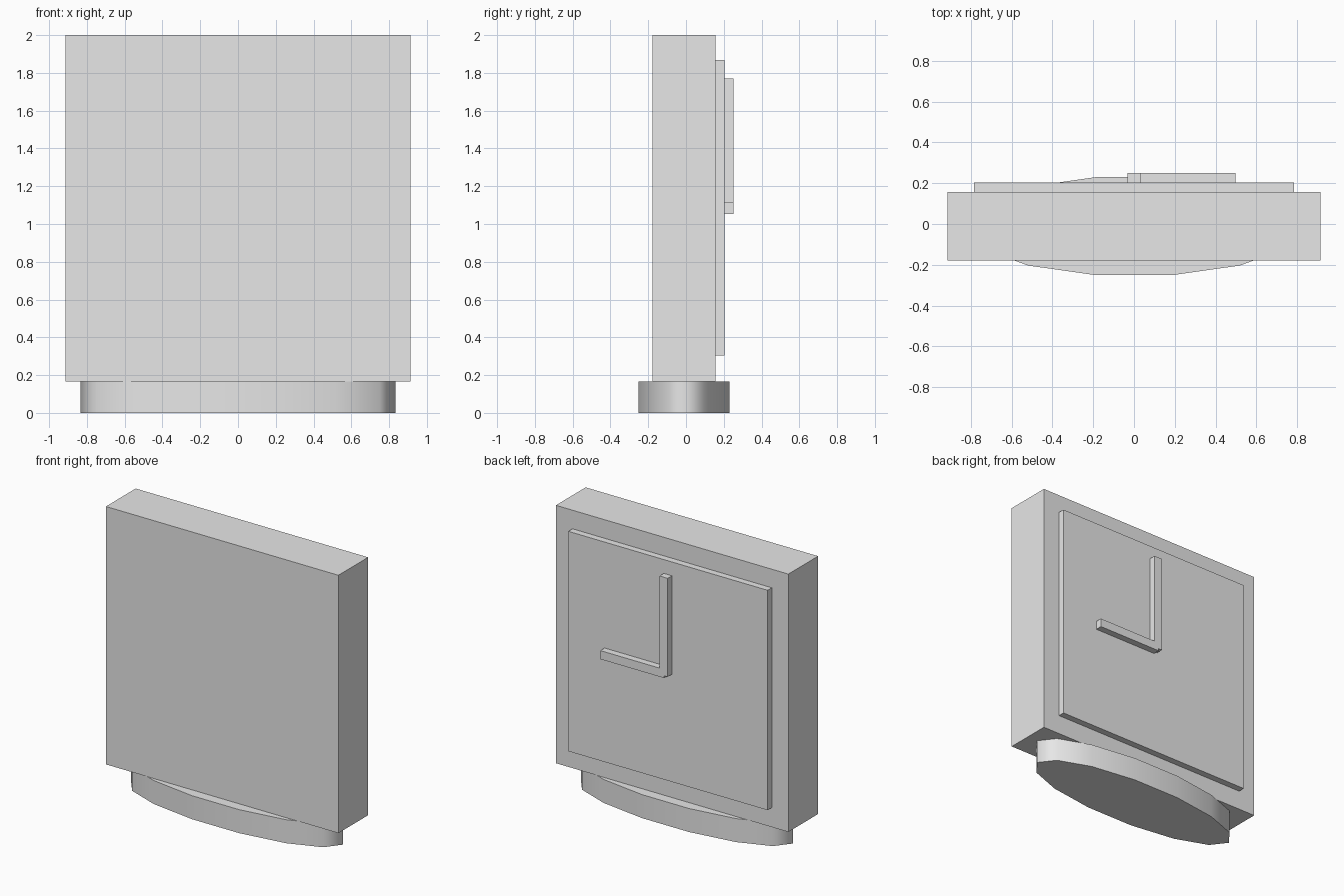
import bpy
import math

if "Cube" in bpy.data.objects:
    bpy.data.objects.remove(bpy.data.objects["Cube"])

grey = bpy.data.materials.new("light grey")
grey.diffuse_color = (0.8, 0.8, 0.8, 1)
grey.use_nodes = True
grey.node_tree.nodes["Principled BSDF"].inputs["Base Color"].default_value = grey.diffuse_color


def box(name, x0, x1, y0, y1, z0, z1):
    bpy.ops.mesh.primitive_cube_add(
        size=1, location=((x0 + x1) / 2, (y0 + y1) / 2, (z0 + z1) / 2))
    ob = bpy.context.object
    ob.name = name
    ob.scale = (x1 - x0, y1 - y0, z1 - z0)
    bpy.ops.object.transform_apply(location=False, rotation=False, scale=True)
    ob.data.materials.append(grey)
    return ob


# Clock case and raised dial
box("case", -0.914, 0.914, -0.178, 0.156, 0.167, 2.0)
box("dial", -0.784, 0.784, 0.156, 0.203, 0.305, 1.868)

# Hands on the dial
box("minute_hand", -0.032, 0.032, 0.203, 0.251, 1.07, 1.77)
box("hour_hand", -0.004, 0.498, 0.203, 0.251, 1.054, 1.115)

# Oval foot: 14 sides with points at the left and right ends
bpy.ops.mesh.primitive_cylinder_add(
    vertices=14, radius=1, depth=0.167, location=(0, -0.0105, 0.0835),
    rotation=(0, 0, math.pi / 2))
foot = bpy.context.object
foot.name = "foot"
bpy.ops.object.transform_apply(location=False, rotation=True, scale=False)
foot.scale = (0.833, 0.2467, 1)
bpy.ops.object.transform_apply(location=False, rotation=False, scale=True)
foot.data.materials.append(grey)
# Smooth wall, flat caps
for p in foot.data.polygons:
    p.use_smooth = abs(p.normal.z) < 0.5
for e in foot.data.edges:
    a, b = (foot.data.vertices[i].co.z for i in e.vertices)
    e.use_edge_sharp = abs(a - b) < 0.01
